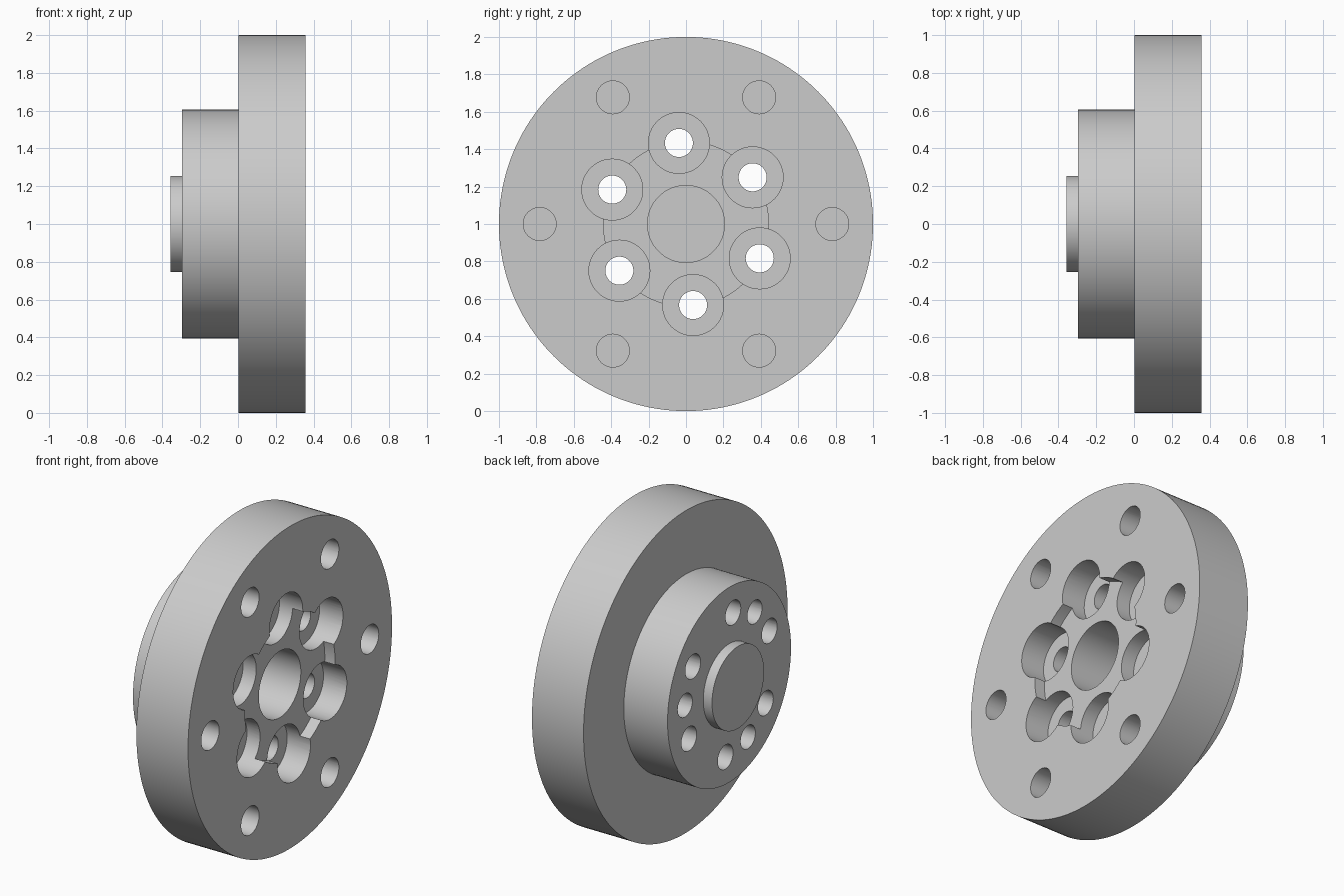
import bpy
import bmesh
from math import cos, sin, pi, radians

cube = bpy.data.objects.get("Cube")
if cube:
    bpy.data.objects.remove(cube, do_unlink=True)

steel = bpy.data.materials.new("plain_grey")
steel.use_nodes = True
GREY = (0.6, 0.6, 0.6, 1)
steel.diffuse_color = GREY
steel.node_tree.nodes["Principled BSDF"].inputs["Base Color"].default_value = GREY


def turn(bm, profile, segments, y=0.0, z=1.0):
    """Turned solid about an x-parallel axis; profile is (x, radius) pairs."""
    rings = []
    for x, r in profile:
        rings.append([bm.verts.new((x, y + r * cos(2 * pi * i / segments),
                                    z + r * sin(2 * pi * i / segments)))
                      for i in range(segments)])
    for a, b in zip(rings, rings[1:]):
        for i in range(segments):
            j = (i + 1) % segments
            bm.faces.new((a[i], a[j], b[j], b[i]))
    bm.faces.new(rings[0])
    bm.faces.new(rings[-1])


def make_object(name, bm):
    bmesh.ops.recalc_face_normals(bm, faces=bm.faces)
    mesh = bpy.data.meshes.new(name)
    bm.to_mesh(mesh)
    bm.free()
    mesh.materials.append(steel)
    obj = bpy.data.objects.new(name, mesh)
    bpy.context.collection.objects.link(obj)
    return obj


def hole_circle(bm, profile, count, radius, start):
    """Repeat a turned cutter around a bolt circle."""
    for k in range(count):
        a = radians(start) + 2 * pi * k / count
        turn(bm, profile, 48, radius * cos(a), 1 + radius * sin(a))


BACK, HUB, FACE = -0.357, -0.297, 0.357
RECESS = FACE - 0.07

# Stepped body: boss, hub, flange disc, shallow recess and blind centre bore
bm = bmesh.new()
turn(bm, [(BACK, 0.255), (HUB, 0.255), (HUB, 0.605), (0.003, 0.605), (0.003, 1),
          (FACE, 1), (FACE, 0.441), (RECESS, 0.441), (RECESS, 0.206),
          (-0.25, 0.206)], 160)
body = make_object("flanged_hub", bm)

# Hole cutters
bm = bmesh.new()
floor = FACE - 0.16
hole_circle(bm, [(-0.5, 0.075), (floor, 0.075), (floor, 0.163), (0.5, 0.163)],
            6, 0.435, 35)                                      # counterbored
hole_circle(bm, [(0.1, 0.088), (0.5, 0.088)], 6, 0.782, 0)     # flange holes
hole_circle(bm, [(-0.5, 0.072), (-0.08, 0.072)], 3, 0.435, 5)  # hub back holes
cutter = make_object("hole_cutters", bm)
cutter.hide_render = True

# Drill the body, then drop the cutters
cut = body.modifiers.new("drill", "BOOLEAN")
cut.operation = "DIFFERENCE"
cut.solver = "EXACT"
cut.object = cutter
bpy.ops.object.select_all(action="DESELECT")
body.select_set(True)
bpy.context.view_layer.objects.active = body
bpy.ops.object.modifier_apply(modifier=cut.name)
bpy.data.objects.remove(cutter, do_unlink=True)
bpy.ops.object.shade_smooth_by_angle(angle=radians(30))
